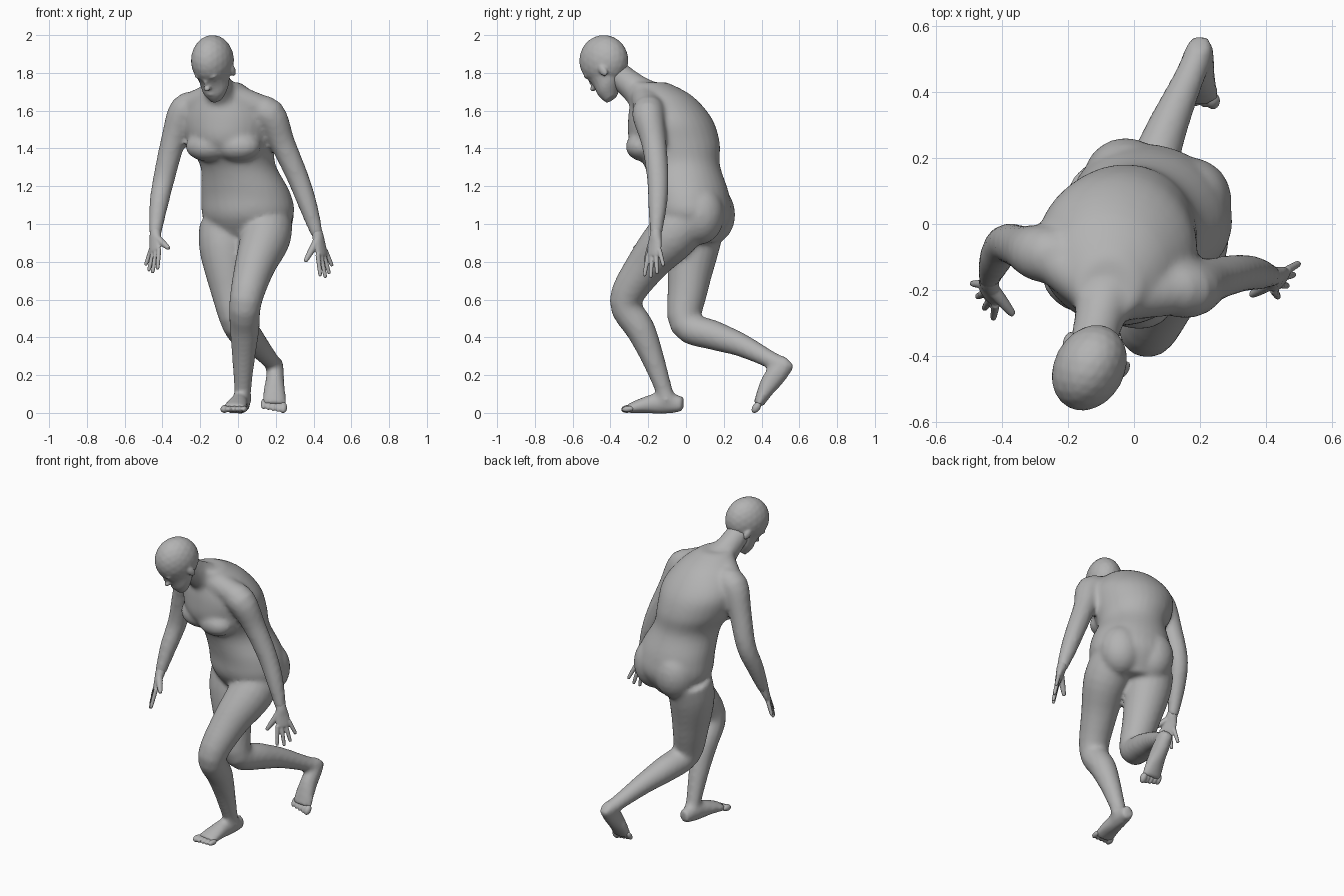
import bpy, bmesh, math
from mathutils import Vector, Matrix

cube = bpy.data.objects.get("Cube")
if cube:
    bpy.data.objects.remove(cube, do_unlink=True)

grey = bpy.data.materials.new("plain grey")
grey.use_nodes = True
grey.diffuse_color = (.45, .45, .45, 1)
grey.node_tree.nodes["Principled BSDF"].inputs["Base Color"].default_value = grey.diffuse_color

X, Y, Z = Matrix.Identity(3)


def spline(rows, steps):
    """Smooth curve through rows of numbers."""
    curve = []
    last = len(rows) - 1
    for i in range(last):
        before, start, end, after = rows[max(i - 1, 0)], rows[i], rows[i + 1], rows[min(i + 2, last)]
        for step in range(steps):
            t = step / steps
            curve.append([
                b + t / 2 * (c - a + t * (2 * a - 5 * b + 4 * c - d + t * (3 * (b - c) + d - a)))
                for a, b, c, d in zip(before, start, end, after)])
    return curve + [rows[last]]


def loft(bm, points, sizes, ref=X, axes=None, sides=20, steps=4):
    """Skin rings of (half width, half depth) along a path, square to it or on fixed axes."""
    rows = spline([(*point, *size) for point, size in zip(points, sizes)], steps)
    path = [Vector(row[:3]) for row in rows]
    rings = []
    for i, (centre, row) in enumerate(zip(path, rows)):
        if axes:
            across, deep = axes
        else:
            along = (path[min(i + 1, len(path) - 1)] - path[max(i - 1, 0)]).normalized()
            across = (ref - along * ref.dot(along)).normalized()
            deep = along.cross(across)
        ring = []
        for k in range(sides):
            angle = math.tau * k / sides
            offset = across * row[3] * math.cos(angle) + deep * row[4] * math.sin(angle)
            ring.append(bm.verts.new(centre + offset))
        rings.append(ring)
    for low, high in zip(rings, rings[1:]):
        for k in range(sides):
            bm.faces.new((low[k - 1], low[k], high[k], high[k - 1]))
    bm.faces.new(rings[0])
    bm.faces.new(rings[-1])


def tube(bm, points, radii, **options):
    loft(bm, points, [(radius, radius) for radius in radii], **options)


def blob(bm, centre, radii, axes):
    """Ellipsoid along three axes."""
    matrix = Matrix([axis * radius for axis, radius in zip(axes, radii)]).transposed().to_4x4()
    matrix.translation = centre
    bmesh.ops.create_icosphere(bm, subdivisions=3, radius=1, matrix=matrix)


def finish(bm, name, voxel, rounds):
    """Make the object and melt its pieces into one skin."""
    bmesh.ops.recalc_face_normals(bm, faces=bm.faces[:])
    mesh = bpy.data.meshes.new(name)
    bm.to_mesh(mesh)
    bm.free()
    mesh.materials.append(grey)
    part = bpy.data.objects.new(name, mesh)
    bpy.context.collection.objects.link(part)
    fuse = part.modifiers.new("fuse", "REMESH")
    fuse.mode = "VOXEL"
    fuse.voxel_size = voxel
    fuse.use_smooth_shade = True
    soften = part.modifiers.new("soften", "SMOOTH")
    soften.iterations = rounds


def facing(turn_degrees):
    """Sideways and forward directions of a part turned about the upright axis."""
    turn = Matrix.Rotation(math.radians(turn_degrees), 3, "Z")
    return turn @ X, turn @ -Y


# Torso from crotch to collar, leaning forward and turned a little
body = bmesh.new()
side, ahead = facing(-17)
loft(body,
     [(.03, .05, .9), (.052, .035, 1.03), (.042, .02, 1.16), (0, -.02, 1.31),
      (-.04, -.06, 1.43), (-.055, -.085, 1.56), (-.07, -.13, 1.68), (-.08, -.2, 1.75)],
     [(.13, .11), (.24, .2), (.24, .205), (.2, .2), (.23, .24), (.24, .22), (.17, .16), (.09, .1)],
     axes=(side, ahead), sides=32)

# Chest muscles and buttocks
chest = Vector((-.035, -.055, 1.41)) + ahead * .15
seat = Vector((.05, .035, 1.05)) - ahead * .07
for sign in (-1, 1):
    blob(body, chest + side * sign * .08, (.125, .095, .08), (side, ahead, Z))
    blob(body, seat + side * sign * .1, (.13, .13, .16), (side, ahead, Z))

# Neck, with muscles sloping to the shoulders
tube(body, [(-.08, -.2, 1.66), (-.105, -.285, 1.73), (-.125, -.37, 1.8)], (.1, .076, .07))
for shoulder in ((-.25, -.1, 1.62), (.13, -.2, 1.605)):
    tube(body, [(-.09, -.22, 1.69), shoulder], (.08, .075), ref=Y)

# Arms: collar, shoulder, upper arm, elbow, forearm, wrist
arm_radii = (.08, .086, .067, .058, .05, .032)
right_arm = [(-.2, -.1, 1.62), (-.28, -.09, 1.6), (-.34, -.07, 1.45),
             (-.39, -.06, 1.25), (-.42, -.11, 1.1), (-.44, -.17, .94)]
left_arm = [(.07, -.18, 1.6), (.165, -.2, 1.58), (.235, -.17, 1.43),
            (.315, -.15, 1.25), (.37, -.15, 1.1), (.42, -.16, .94)]
for arm in (right_arm, left_arm):
    tube(body, arm, arm_radii, ref=Y)

# Legs: hip, thigh, lower thigh, knee, calf, shin, ankle, heel
leg_radii = (.135, .135, .108, .086, .078, .062, .046, .048)
left_leg = [(.15, .02, 1.04), (.145, -.08, .93), (.09, -.21, .78), (.04, -.32, .59),
            (.035, -.24, .44), (.03, -.18, .3), (.025, -.12, .13), (.025, -.1, .06)]
right_leg = [(-.07, .07, 1), (-.07, .04, .87), (-.04, .01, .66), (0, 0, .47),
             (.05, .15, .41), (.1, .29, .36), (.17, .45, .28), (.195, .51, .25)]
for leg in (left_leg, right_leg):
    tube(body, leg, leg_radii)


def foot(name, heel, ball, inner):
    """Foot fused into the body, with separate toes from the inner side outwards."""
    heel, ball = Vector(heel), Vector(ball)
    aim = (ball - heel).normalized()
    across = (X - aim * X.dot(aim)).normalized()
    top = aim.cross(across)
    sizes = [(.036, .04), (.046, .054), (.05, .054), (.06, .04), (.066, .026)]
    path = [heel.lerp(ball, i / 4) + top * .016 * math.sin(math.pi * i / 4) for i in range(5)]
    loft(body, path, sizes)
    toes = bmesh.new()
    for i in range(5):
        radius = .016 if i else .021
        spot = ball + across * inner * (.05 - .026 * i) + aim * (.015 - .005 * i)
        blob(toes, spot, (radius, .033, radius), (across, aim, top))
    finish(toes, name, voxel=.005, rounds=2)


foot("left_toes", (.03, -.015, .045), (-.02, -.305, .021), inner=-1)
foot("right_toes", (.2, .547, .275), (.19, .382, .042), inner=1)
finish(body, "body", voxel=.014, rounds=6)


def hand(name, wrist, knuckles, spread, reach, thumb):
    """Palm, four fanned fingers and a thumb; spread runs from index to little finger."""
    bm = bmesh.new()
    wrist, knuckles, spread, reach, thumb = map(Vector, (wrist, knuckles, spread, reach, thumb))
    palm = [wrist.lerp(knuckles, step) for step in (0, .3, .6, 1, 1.1)]
    loft(bm, palm, [(.028, .028), (.034, .028), (.042, .022), (.043, .016), (.036, .011)],
         ref=spread, sides=16)
    for i, length in enumerate((1, 1.2, 1.1, .8)):
        place = spread * (i / 3 - .5)
        base = knuckles + place - reach * .1
        tip = knuckles + place * 1.7 + reach * length
        tube(bm, [base, base.lerp(tip, .5), base.lerp(tip, .93), tip], (.013, .012, .01, .006),
             ref=spread, sides=10)
    root = wrist.lerp(knuckles - spread / 2, .4)
    tube(bm, [root, root.lerp(thumb, .5), root.lerp(thumb, .93), thumb], (.022, .018, .012, .007),
         ref=Y, sides=10)
    finish(bm, name, voxel=.005, rounds=2)


hand("left_hand", wrist=(.415, -.158, .97), knuckles=(.445, -.17, .84),
     spread=(.04, .06, .02), reach=(.025, 0, -.1), thumb=(.355, -.215, .8))
hand("right_hand", wrist=(-.437, -.16, .97), knuckles=(-.44, -.215, .86),
     spread=(-.04, .06, 0), reach=(-.02, -.02, -.1), thumb=(-.365, -.275, .87))

# Head, bowed and turned: axes run sideways, out of the face and out of the crown
head = bmesh.new()
cheek, level = facing(-28)
nod = math.radians(37)
face = level * math.cos(nod) - Z * math.sin(nod)
crown = cheek.cross(-face)
frame = (cheek, face, crown)
skull = Vector((-.135, -.435, 1.865))


def feature(across, out, up, radii):
    blob(head, skull + cheek * across + face * out + crown * up, radii, frame)


# Cranium and jaw
feature(0, 0, 0, (.107, .136, .136))
jaw = [skull + face * out + crown * up for out, up in ((.085, -.19), (.06, -.14), (.03, -.08), (0, 0))]
loft(head, jaw, [(.035, .035), (.07, .072), (.084, .095), (.104, .132)], axes=(cheek, face))

# Nose tip, nose bridge, lips and chin
feature(0, .135, -.08, (.019, .022, .015))
feature(0, .122, -.055, (.012, .02, .035))
feature(0, .117, -.127, (.028, .018, .014))
feature(0, .1, -.17, (.028, .025, .02))

# Brows, eyelids and ears
for sign in (-1, 1):
    feature(sign * .036, .107, -.018, (.032, .022, .012))
    feature(sign * .037, .104, -.045, (.016, .015, .01))
    feature(sign * .096, -.005, -.068, (.014, .022, .036))
finish(head, "head", voxel=.007, rounds=3)
